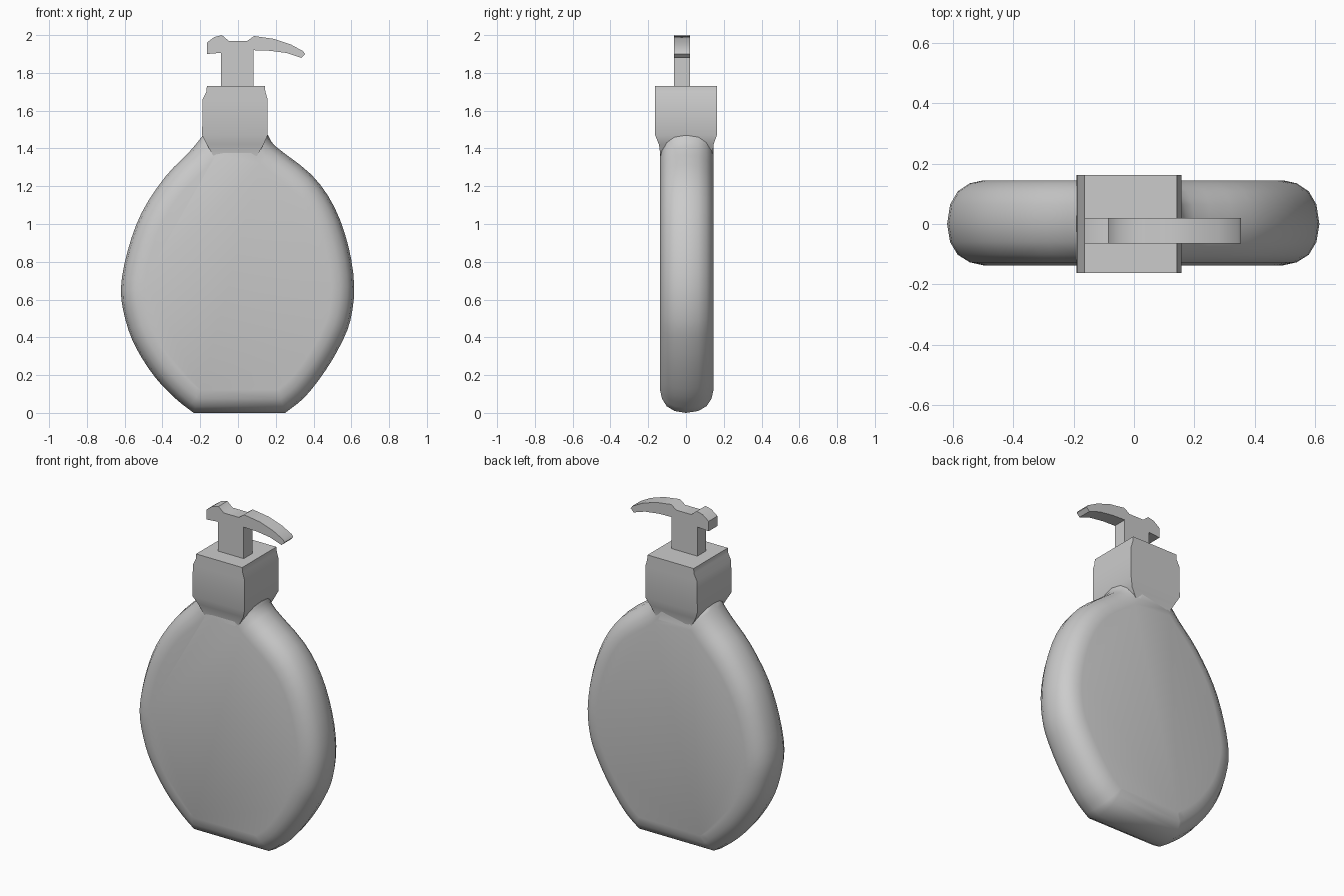
import bpy, bmesh, math
from mathutils import Vector

if "Cube" in bpy.data.objects:
    bpy.data.objects.remove(bpy.data.objects["Cube"])


def loft(name, rings, angle=50):
    """Skin a stack of equal-length point rings and cap both ends."""
    bm = bmesh.new()
    loops = [[bm.verts.new(p) for p in ring] for ring in rings]
    n = len(loops[0])
    for a, b in zip(loops, loops[1:]):
        for i in range(n):
            j = (i + 1) % n
            bm.faces.new((a[i], a[j], b[j], b[i]))
    bm.faces.new(loops[0][::-1])
    bm.faces.new(loops[-1])
    bmesh.ops.recalc_face_normals(bm, faces=bm.faces)
    mesh = bpy.data.meshes.new(name)
    bm.to_mesh(mesh)
    bm.free()
    ob = bpy.data.objects.new(name, mesh)
    bpy.context.collection.objects.link(ob)
    bpy.ops.object.select_all(action='DESELECT')
    ob.select_set(True)
    bpy.context.view_layer.objects.active = ob
    bpy.ops.object.shade_smooth_by_angle(angle=math.radians(angle))
    return ob


def spline(pts, steps=3):
    """Catmull-Rom curve through the points."""
    p = [Vector(q) for q in pts]
    p = [2 * p[0] - p[1]] + p + [2 * p[-1] - p[-2]]
    out = []
    for a, b, c, d in zip(p, p[1:], p[2:], p[3:]):
        for k in range(steps):
            t = k / steps
            out.append(0.5 * (2 * b + (c - a) * t + (2 * a - 5 * b + 4 * c - d) * t * t
                              + (3 * b - a - 3 * c + d) * t ** 3))
    return out + [p[-2]]


def inset(poly, dist):
    """Mitred inset of a counter-clockwise outline."""
    out = []
    for i, p in enumerate(poly):
        d0 = (p - poly[i - 1]).normalized()
        d1 = (poly[(i + 1) % len(poly)] - p).normalized()
        n0, n1 = Vector((-d0.y, d0.x)), Vector((-d1.y, d1.x))
        out.append(p + (n0 + n1) * dist / (1 + n0.dot(n1)))
    return out


def rect(x0, x1, y0, y1, z):
    return [(x0, y0, z), (x1, y0, z), (x1, y1, z), (x0, y1, z)]


# Flat oval bottle with a rounded rim
right = [(0.25, 0), (0.355, 0.085), (0.46, 0.22), (0.54, 0.355), (0.595, 0.49), (0.615, 0.67),
         (0.585, 0.88), (0.51, 1.09), (0.39, 1.26), (0.2, 1.41), (0.16, 1.47)]
left = [(-0.185, 1.47), (-0.255, 1.385), (-0.385, 1.25), (-0.51, 1.06), (-0.585, 0.855),
        (-0.62, 0.655), (-0.595, 0.49), (-0.54, 0.345), (-0.44, 0.19), (-0.33, 0.075), (-0.235, 0)]
outline = spline(right) + spline(left)
rim = [(0.12, -0.137), (0.075, -0.127), (0.035, -0.102), (0.01, -0.06), (0, 0),
       (0.01, 0.065), (0.035, 0.108), (0.075, 0.135), (0.12, 0.145)]
loft("bottle_body", [[(p.x, y, p.y) for p in inset(outline, d)] for d, y in rim])

# Square collar tapering into the bottle shoulders
loft("collar", [rect(-0.13, 0.10, -0.135, 0.14, 1.36),
                rect(-0.165, 0.135, -0.143, 0.146, 1.42),
                rect(-0.19, 0.157, -0.163, 0.163, 1.47),
                rect(-0.187, 0.157, -0.163, 0.163, 1.66),
                rect(-0.167, 0.145, -0.163, 0.163, 1.70),
                rect(-0.165, 0.142, -0.163, 0.163, 1.73)])

# Pump stem
loft("pump_stem", [rect(-0.09, 0.083, -0.064, 0.02, z) for z in (1.70, 1.94)])

# Pump head with curved nozzle
head = [(-0.165, 1.90), (0.085, 1.92), (0.17, 1.917), (0.26, 1.905), (0.335, 1.88), (0.355, 1.90),
        (0.345, 1.915), (0.28, 1.95), (0.19, 1.98), (0.085, 1.995), (0.05, 1.97), (-0.05, 1.97),
        (-0.085, 2.0), (-0.125, 1.99), (-0.165, 1.96)]
loft("pump_head", [[(x, y, z) for x, z in head] for y in (-0.064, 0.02)])
